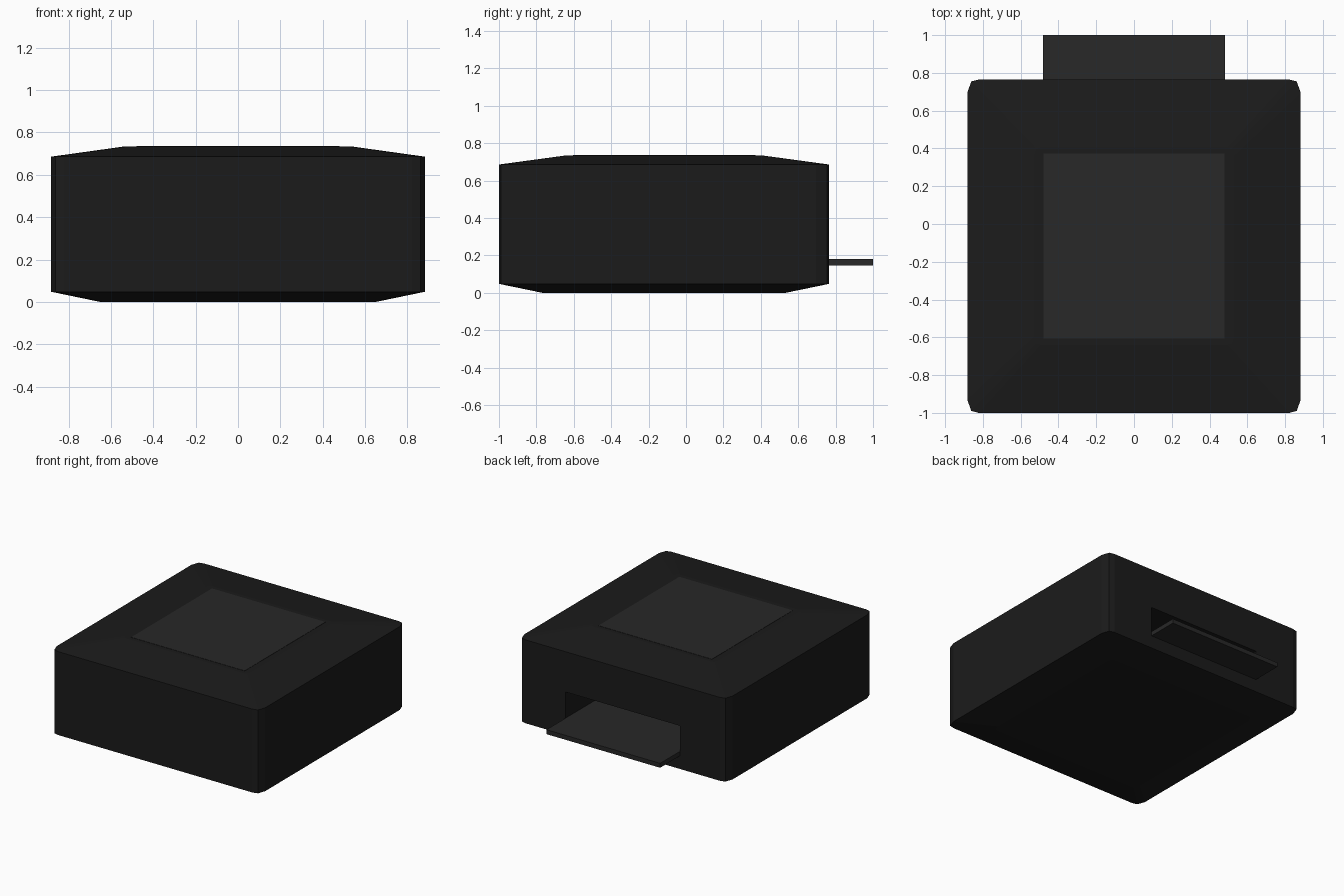
import bpy, bmesh

if "Cube" in bpy.data.objects:
    bpy.data.objects.remove(bpy.data.objects["Cube"])

CY = -0.1175  # body centre in y


def paint(obj, name, v):
    mat = bpy.data.materials.new(name)
    mat.diffuse_color = (v, v, v, 1)
    mat.use_nodes = True
    mat.node_tree.nodes["Principled BSDF"].inputs["Base Color"].default_value = mat.diffuse_color
    obj.data.materials.append(mat)


def make(name, bm):
    bmesh.ops.recalc_face_normals(bm, faces=bm.faces)
    me = bpy.data.meshes.new(name)
    bm.to_mesh(me)
    bm.free()
    obj = bpy.data.objects.new(name, me)
    bpy.context.collection.objects.link(obj)
    return obj


def box(name, x, y0, y1, z0, z1):
    bm = bmesh.new()
    bmesh.ops.create_cube(bm, size=1)
    for v in bm.verts:
        v.co = (v.co.x * 2 * x, y1 if v.co.y > 0 else y0, z1 if v.co.z > 0 else z0)
    return make(name, bm)


# Rounded-corner outline of half size (hx, hy), counter-clockwise
def outline(hx, hy):
    c = [(1, 0.922), (0.977, 0.988), (0.932, 1)]
    pts = []
    for sx, sy in ((1, 1), (-1, 1), (-1, -1), (1, -1)):
        corner = c if sx * sy > 0 else c[::-1]
        pts += [(sx * u * hx, CY + sy * v * hy) for u, v in corner]
    return pts


# Housing: stacked outlines with sloped top and bottom borders
bm = bmesh.new()
layers = [(0.65, 0.65, 0), (0.882, 0.8825, 0.048), (0.882, 0.8825, 0.686), (0.53, 0.522, 0.735)]
rings = [[bm.verts.new((x, y, z)) for x, y in outline(hx, hy)] for hx, hy, z in layers]
for a, b in zip(rings, rings[1:]):
    for i in range(len(a)):
        j = (i + 1) % len(a)
        bm.faces.new((a[i], a[j], b[j], b[i]))
bm.faces.new(rings[0][::-1])
bm.faces.new(rings[-1])
housing = make("housing", bm)
paint(housing, "black_plastic", 0.011)

# Slot in the back face
cutter = box("slot_cutter", 0.483, -0.1, 0.9, 0.148, 0.378)
cutter.hide_render = True
cutter.display_type = 'WIRE'
cut = housing.modifiers.new("slot", 'BOOLEAN')
cut.operation = 'DIFFERENCE'
cut.solver = 'EXACT'
cut.object = cutter

# Tray sliding out of the slot, and the flush top panel
tray = box("tray", 0.481, -0.1, 1.0, 0.146, 0.18)
top_panel = box("top_panel", 0.48, -0.605, 0.372, 0.70, 0.737)
for part in (tray, top_panel):
    paint(part, part.name + "_grey", 0.021)
